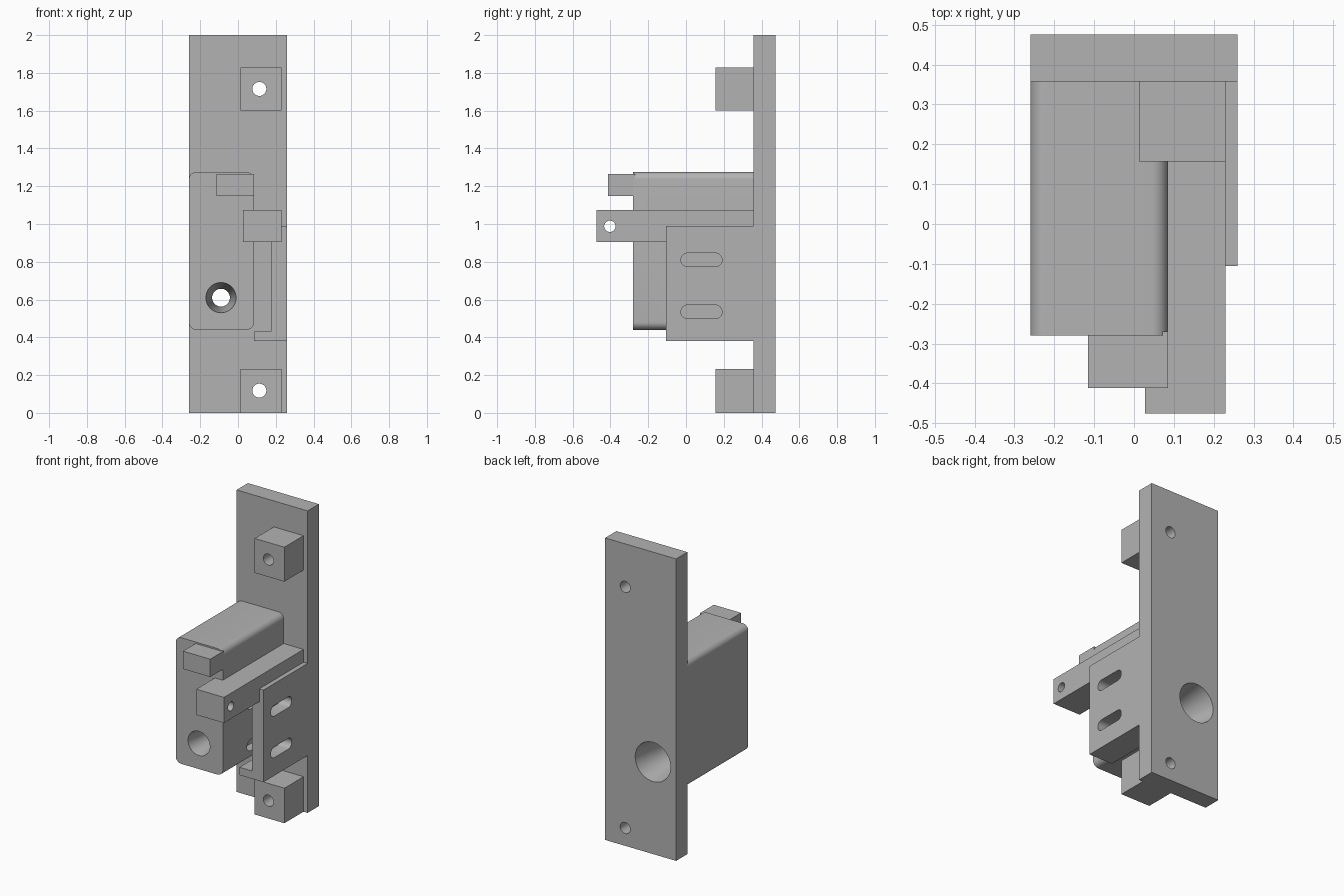
import bpy, bmesh
from math import radians
from mathutils import Matrix

old = bpy.data.objects.get("Cube")
if old:
    bpy.data.objects.remove(old, do_unlink=True)

grey = bpy.data.materials.new("plain grey")
grey.use_nodes = True
grey.diffuse_color = (0.45, 0.45, 0.45, 1)
grey.node_tree.nodes["Principled BSDF"].inputs["Base Color"].default_value = grey.diffuse_color


def finish(name, bm):
    mesh = bpy.data.meshes.new(name)
    bmesh.ops.recalc_face_normals(bm, faces=bm.faces[:])
    bm.to_mesh(mesh)
    bm.free()
    mesh.materials.append(grey)
    obj = bpy.data.objects.new(name, mesh)
    bpy.context.collection.objects.link(obj)
    return obj


def box(name, xs, ys, zs, radius=0):
    """Box from ranges; radius rounds the edges that run front to back."""
    bm = bmesh.new()
    bmesh.ops.create_cube(bm, size=1)
    for v in bm.verts:
        v.co = [r[0] if c < 0 else r[1] for c, r in zip(v.co, (xs, ys, zs))]
    if radius:
        edges = [e for e in bm.edges if abs(e.verts[0].co.y - e.verts[1].co.y) > 0.1]
        bmesh.ops.bevel(bm, geom=edges, offset=radius, segments=8, profile=0.5, affect='EDGES')
    return finish(name, bm)


def rod(axis, centre, r1, r2, start, end):
    """Round cutter along x or y, tapering from r1 at start to r2 at end."""
    bm = bmesh.new()
    bmesh.ops.create_cone(bm, cap_ends=True, segments=48, radius1=r1, radius2=r2, depth=end - start)
    turn = Matrix.Rotation(radians(90), 4, 'Y') if axis == 'x' else Matrix.Rotation(radians(-90), 4, 'X')
    mid = (start + end) / 2
    spot = (mid, *centre) if axis == 'x' else (centre[0], mid, centre[1])
    bmesh.ops.transform(bm, matrix=Matrix.Translation(spot) @ turn, verts=bm.verts[:])
    return finish("cutter", bm)


def slot(z):
    """Long round-ended cutter running along x."""
    bm = bmesh.new()
    bmesh.ops.create_cone(bm, cap_ends=True, segments=32, radius1=0.036, radius2=0.036, depth=0.3)
    bmesh.ops.transform(bm, matrix=Matrix.Rotation(radians(90), 4, 'Y'), verts=bm.verts[:])
    for v in bm.verts:
        v.co.y += 0.073 if v.co.y > 0 else -0.073
        v.co.x += 0.18
        v.co.y += 0.082
        v.co.z += z
    return finish("cutter", bm)


def cut(obj, cutters):
    for c in cutters:
        mod = obj.modifiers.new("hole", 'BOOLEAN')
        mod.operation, mod.solver, mod.object = 'DIFFERENCE', 'EXACT', c
        bpy.context.view_layer.objects.active = obj
        bpy.ops.object.modifier_apply(modifier=mod.name)
    bpy.ops.object.select_all(action='DESELECT')
    obj.select_set(True)
    bpy.context.view_layer.objects.active = obj
    bpy.ops.object.shade_smooth_by_angle(angle=radians(30))


# Main parts
FRONT, BACK = 0.357, 0.475
plate = box("back_plate", (-0.26, 0.26), (FRONT, BACK), (0, 2))
body = box("housing", (-0.26, 0.085), (-0.28, FRONT), (0.44, 1.275), 0.04)
upper = box("upper_mount_block", (0.012, 0.23), (0.157, FRONT), (1.6, 1.828))
lower = box("lower_mount_block", (0.012, 0.23), (0.157, FRONT), (0, 0.232))
bar = box("latch_bar", (0.027, 0.23), (-0.475, FRONT), (0.905, 1.075))
panel = box("side_panel", (0.175, 0.26), (-0.105, FRONT), (0.38, 0.99))
box("panel_foot", (0.085, 0.175), (-0.105, FRONT), (0.38, 0.432))
box("front_tab", (-0.115, 0.085), (-0.412, -0.27), (1.147, 1.265))

# Hole cutters
bolts = [rod('y', (0.113, z), 0.037, 0.037, 0, 0.6) for z in (0.118, 1.715)]
bore = (-0.09, 0.61)
neck = -0.065
front_cone = rod('y', bore, 0.083, 0.047, -0.3, neck + 0.001)
back_cone = rod('y', bore, 0.047, 0.132, neck, 0.49)
pin = rod('x', (-0.403, 0.988), 0.03, 0.03, -0.1, 0.4)
slots = [slot(z) for z in (0.535, 0.81)]

# Cut the holes
cut(plate, bolts + [back_cone])
cut(body, [front_cone, back_cone] + slots)
cut(upper, bolts[1:])
cut(lower, bolts[:1])
cut(bar, [pin])
cut(panel, slots)

for c in bolts + slots + [front_cone, back_cone, pin]:
    bpy.data.objects.remove(c, do_unlink=True)
